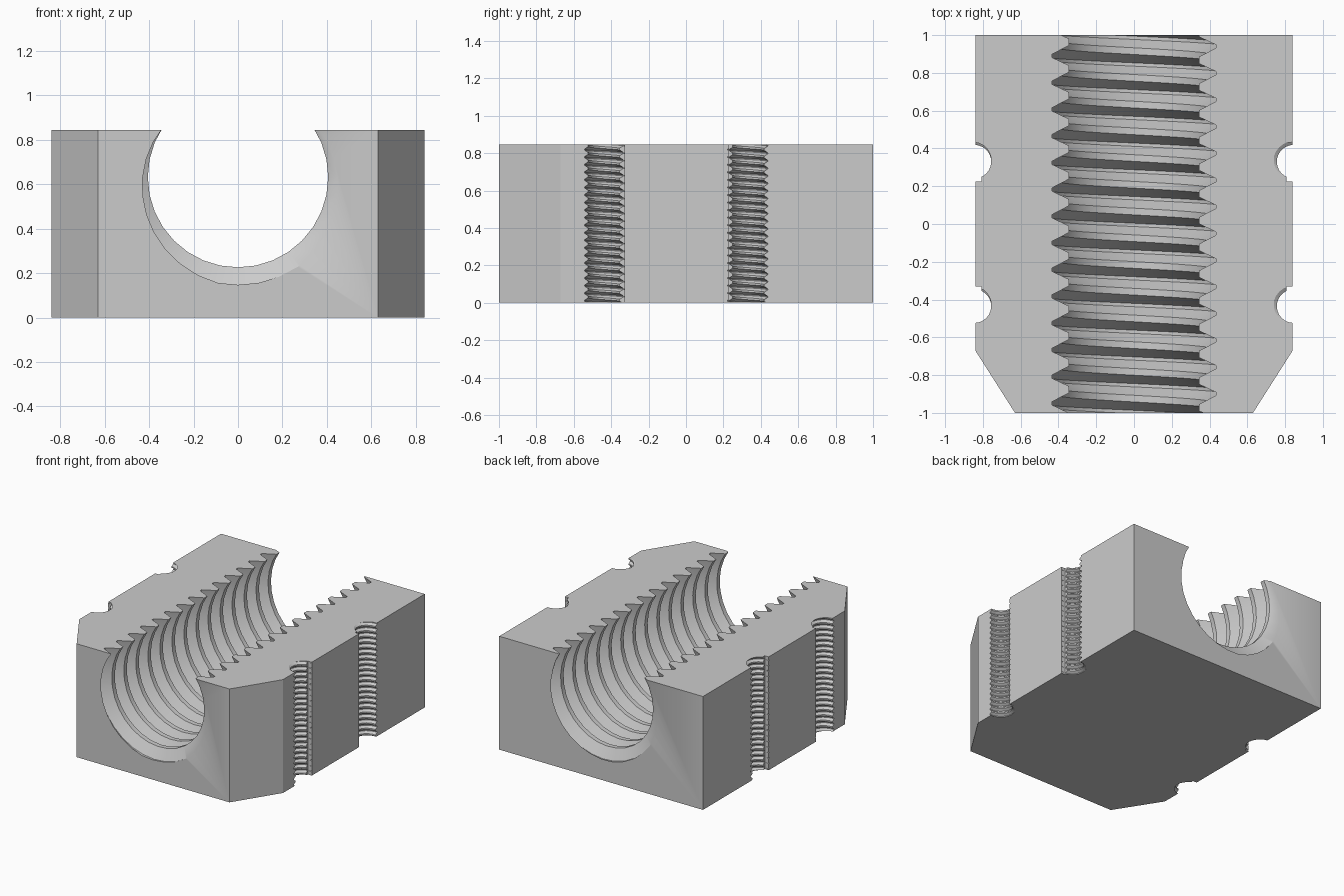
import bpy
import bmesh
import math
from mathutils import Matrix

if "Cube" in bpy.data.objects:
    bpy.data.objects.remove(bpy.data.objects["Cube"])

WIDTH, HEIGHT = 0.84, 0.845        # half width and full height of the block


def new_object(name, bm):
    bmesh.ops.recalc_face_normals(bm, faces=bm.faces)
    mesh = bpy.data.meshes.new(name)
    bm.to_mesh(mesh)
    bm.free()
    obj = bpy.data.objects.new(name, mesh)
    bpy.context.collection.objects.link(obj)
    return obj


def thread_cutter(name, major, minor, pitch, start, end, segments, matrix):
    """Solid screw along local z, with flat roots and crests."""
    bm = bmesh.new()
    profile = [(-1 / 16, major), (1 / 16, major), (3 / 8, minor), (5 / 8, minor)]
    last = math.ceil((end - start) / pitch) * segments
    rows = []
    for k, (offset, radius) in enumerate(profile):
        count = last + 1 + (segments if k == 0 else 0)
        row = []
        for j in range(count):
            a = 2 * math.pi * j / segments
            z = start + pitch * (j / segments + offset)
            row.append(bm.verts.new((radius * math.cos(a), radius * math.sin(a), z)))
        rows.append(row)
    rows.append(rows[0][segments:])     # next turn closes the profile
    for low, high in zip(rows, rows[1:]):
        for j in range(last):
            bm.faces.new((low[j], low[j + 1], high[j + 1], high[j]))
    # Pointed caps beyond both ends
    for j, z in ((0, start - 3 * pitch), (last, end + 5 * pitch)):
        loop = rows[0][j:j + segments + 1] + [rows[k][j] for k in (3, 2, 1)]
        tip = bm.verts.new((0, 0, z))
        for a, b in zip(loop, loop[1:] + loop[:1]):
            bm.faces.new((a, b, tip))
    bmesh.ops.transform(bm, matrix=matrix, verts=bm.verts)
    return new_object(name, bm)


def box_cutter(name, x0, x1, y0, y1):
    bm = bmesh.new()
    bmesh.ops.create_cube(bm, size=1)
    for v in bm.verts:
        v.co = (x0 if v.co.x < 0 else x1, y0 if v.co.y < 0 else y1,
                -0.1 if v.co.z < 0 else HEIGHT + 0.1)
    return new_object(name, bm)


# Block with two chamfered front corners
bm = bmesh.new()
half = [(0.63, -1), (WIDTH, -0.67), (WIDTH, 1)]
outline = half + [(-x, y) for x, y in reversed(half)]
base = bm.faces.new([bm.verts.new((x, y, 0)) for x, y in outline])
extruded = bmesh.ops.extrude_face_region(bm, geom=[base])["geom"]
bmesh.ops.translate(bm, vec=(0, 0, HEIGHT),
                    verts=[g for g in extruded if isinstance(g, bmesh.types.BMVert)])
block = new_object("threaded_block", bm)

# Large open thread running front to back
PITCH = 0.1415
cutters = [thread_cutter("main_thread_cutter", 0.485, 0.406, PITCH,
                         -0.9505 - 2 * PITCH, 1.1, 32,
                         Matrix.Translation((0, 0, 0.632)) @ Matrix.Rotation(math.pi / 2, 4, 'X'))]

# Small vertical half threads in the sides, each with a plain inner wall
for side in (-1, 1):
    for y, inward in ((0.33, -1), (-0.435, 1)):
        cutters.append(thread_cutter("side_thread_cutter", 0.108, 0.089, 0.0404, -0.1,
                                     HEIGHT + 0.1, 24,
                                     Matrix.Translation((side * 0.845, y, 0))))
        xs = sorted((side * 0.808, side * 1.0))
        ys = sorted((y, y + inward * 0.104))
        cutters.append(box_cutter("side_wall_cutter", *xs, *ys))

bpy.context.view_layer.objects.active = block
block.select_set(True)
for cutter in cutters:
    cutter.hide_render = True
    mod = block.modifiers.new("cut", 'BOOLEAN')
    mod.operation = 'DIFFERENCE'
    mod.solver = 'EXACT'
    mod.object = cutter
    bpy.ops.object.modifier_apply(modifier=mod.name)
    bpy.data.objects.remove(cutter, do_unlink=True)

# Plain grey finish
grey = bpy.data.materials.new("plain_grey")
grey.diffuse_color = (0.6, 0.6, 0.6, 1)
grey.use_nodes = True
grey.node_tree.nodes["Principled BSDF"].inputs["Base Color"].default_value = grey.diffuse_color
block.data.materials.clear()
block.data.materials.append(grey)
bpy.ops.object.shade_smooth_by_angle(angle=math.radians(30))
